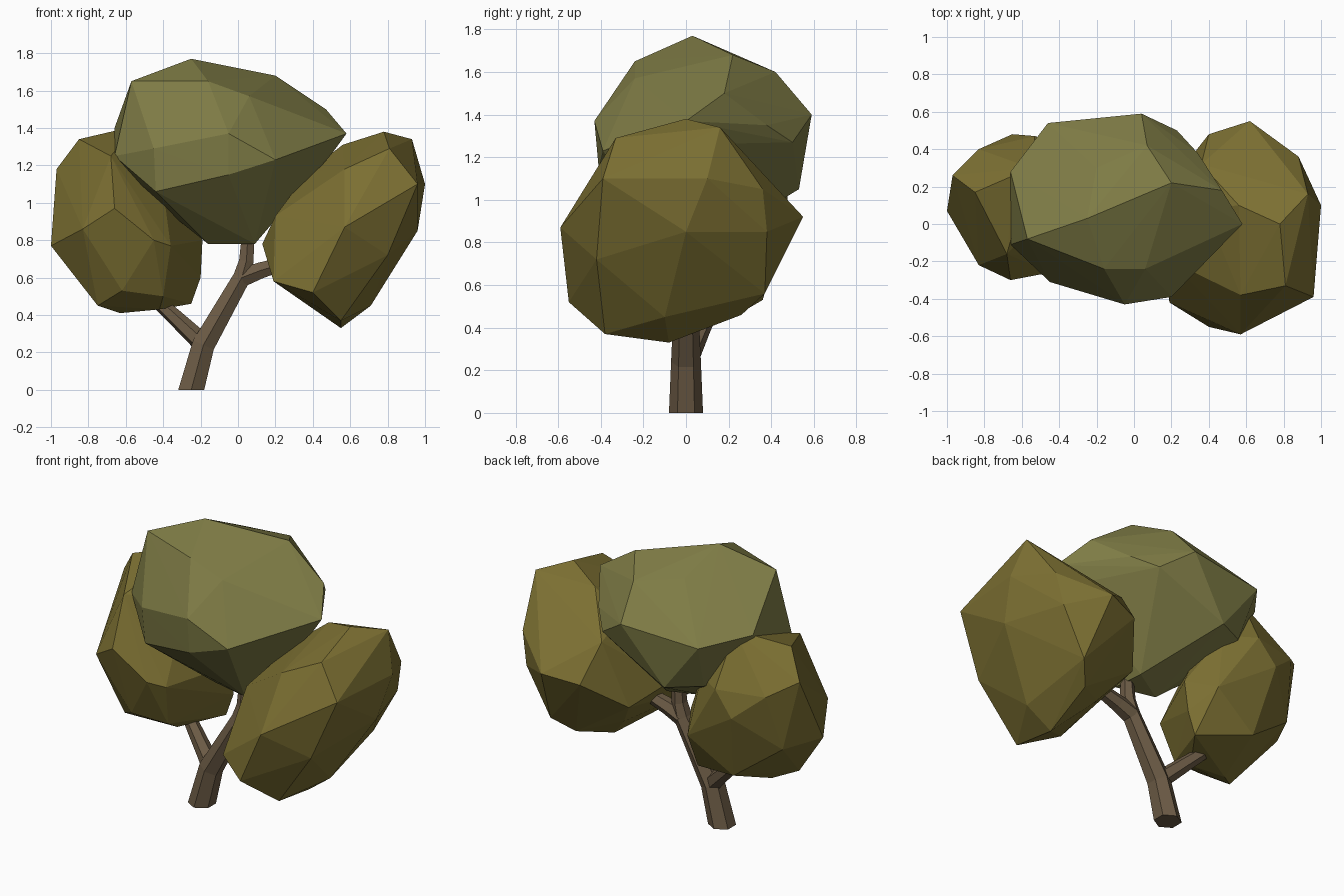
import bpy, bmesh, math
from mathutils import Vector


def material(name, rgb):
    m = bpy.data.materials.new(name)
    m.diffuse_color = (*rgb, 1)
    return m


def finish(name, bm, mat):
    bmesh.ops.recalc_face_normals(bm, faces=bm.faces)
    me = bpy.data.meshes.new(name)
    bm.to_mesh(me)
    bm.free()
    me.materials.append(mat)
    ob = bpy.data.objects.new(name, me)
    bpy.context.collection.objects.link(ob)


def foliage(name, points, mat):
    """Faceted leaf clump: convex hull around its corner points."""
    bm = bmesh.new()
    for p in points:
        bm.verts.new(p)
    bmesh.ops.convex_hull(bm, input=bm.verts)
    loose = [v for v in bm.verts if not v.link_faces]
    bmesh.ops.delete(bm, geom=loose, context='VERTS')
    finish(name, bm, mat)


def limb(name, path, mat, sides=6):
    """Tapered tube through (x, y, z, radius) stations."""
    bm = bmesh.new()
    pts = [Vector(p[:3]) for p in path]
    rings = []
    for i, p in enumerate(pts):
        d = (pts[min(i + 1, len(pts) - 1)] - pts[max(i - 1, 0)]).normalized()
        if p.z == 0:
            d = Vector((0, 0, 1))   # flat cut on the ground
        v = d.cross(Vector((1, 0, 0.01))).normalized()
        u = v.cross(d)
        ring = []
        for k in range(sides):
            a = math.tau * (k + 0.5) / sides
            ring.append(bm.verts.new(p + path[i][3] * (u * math.cos(a) + v * math.sin(a))))
        rings.append(ring)
    for a, b in zip(rings, rings[1:]):
        for k in range(sides):
            j = (k + 1) % sides
            bm.faces.new((a[k], a[j], b[j], b[k]))
    bm.faces.new(rings[0])
    bm.faces.new(rings[-1])
    finish(name, bm, mat)


bark = material("bark", (0.15, 0.105, 0.06))
green = material("green_leaves", (0.21, 0.20, 0.06))
olive = material("olive_leaves", (0.20, 0.16, 0.032))

# Trunk and side branches
limb("trunk", [(-0.25, 0, 0, 0.08), (-0.185, 0, 0.24, 0.07),
               (0.02, 0, 0.6, 0.054), (0.045, 0, 0.69, 0.045), (0.055, 0, 0.86, 0.036)], bark)
limb("left_branch", [(-0.18, 0.0, 0.24, 0.055), (-0.34, 0.07, 0.39, 0.044),
                     (-0.45, 0.12, 0.49, 0.036)], bark)
limb("right_branch", [(0.02, 0, 0.6, 0.058), (0.12, 0, 0.638, 0.05), (0.26, 0, 0.68, 0.04)], bark)

# Top clump
foliage("top_foliage", [
    (-0.25, 0.03, 1.77), (0.2, 0.22, 1.68), (0.06, -0.24, 1.57), (-0.57, -0.08, 1.65),
    (-0.16, -0.24, 1.65), (-0.2, 0.3, 1.64), (0.07, 0.42, 1.6), (0.04, 0.59, 1.4),
    (-0.46, 0.54, 1.36), (0.58, 0, 1.37), (0.47, 0.18, 1.5), (0.34, 0.38, 1.35),
    (0.23, 0.5, 1.27), (0.5, 0.02, 1.26), (-0.66, 0.28, 1.4), (-0.66, -0.11, 1.25),
    (-0.45, -0.31, 1.29), (-0.05, -0.43, 1.37), (-0.05, -0.41, 1.15), (-0.44, -0.29, 1.06),
    (0.2, -0.39, 1.23), (0.13, -0.17, 0.99), (-0.16, 0, 0.78), (0.09, -0.06, 0.78),
    (0.05, 0.12, 0.8), (-0.22, 0.53, 1.05), (-0.42, 0.42, 1.07), (-0.6, 0.1, 1.13)], green)

# Left clump
foliage("left_foliage", [
    (-1, 0.07, 0.77), (-0.97, 0.26, 1.18), (-0.83, 0.4, 1.1), (-0.85, 0.17, 1.34),
    (-0.65, 0.2, 1.37), (-0.55, 0.3, 1.41), (-0.65, 0.48, 0.95), (-0.53, 0.47, 1.1),
    (-0.83, -0.22, 0.86), (-0.66, -0.3, 0.97), (-0.45, -0.26, 0.8), (-0.36, -0.2, 0.77),
    (-0.4, -0.12, 0.5), (-0.42, 0.1, 1.22), (-0.19, 0.22, 0.8), (-0.2, 0.24, 0.6),
    (-0.25, 0.24, 0.46), (-0.42, 0, 0.43), (-0.63, 0.05, 0.41), (-0.75, -0.05, 0.45),
    (-0.62, -0.17, 0.53), (-0.88, 0.3, 0.75), (-0.58, 0.36, 0.53), (-0.29, 0.4, 0.72),
    (-0.36, 0.36, 1.1), (-0.68, -0.16, 1.25)], olive)

# Right clump
foliage("right_foliage", [
    (0.78, 0, 1.38), (0.93, 0.16, 1.34), (0.81, -0.33, 1.29), (0.56, 0.1, 1.31),
    (1, 0.1, 1.1), (0.96, -0.39, 1.1), (0.96, 0, 0.85), (0.57, -0.59, 0.87),
    (0.19, -0.42, 0.58), (0.4, -0.55, 0.52), (0.55, -0.38, 0.37), (0.55, -0.08, 0.33),
    (0.71, -0.1, 0.45), (0.36, 0.1, 0.52), (0.58, 0.26, 0.46), (0.62, 0.55, 0.92),
    (0.4, 0.48, 0.88), (0.88, 0.36, 1.05), (0.13, -0.05, 0.78), (0.22, 0.25, 0.7),
    (0.2, -0.2, 0.93), (0.38, 0.08, 1.17), (0.36, 0.32, 1.1), (0.57, -0.38, 1.18),
    (0.8, -0.42, 0.72), (0.68, 0.37, 0.56), (0.84, 0.38, 0.85)], olive)
